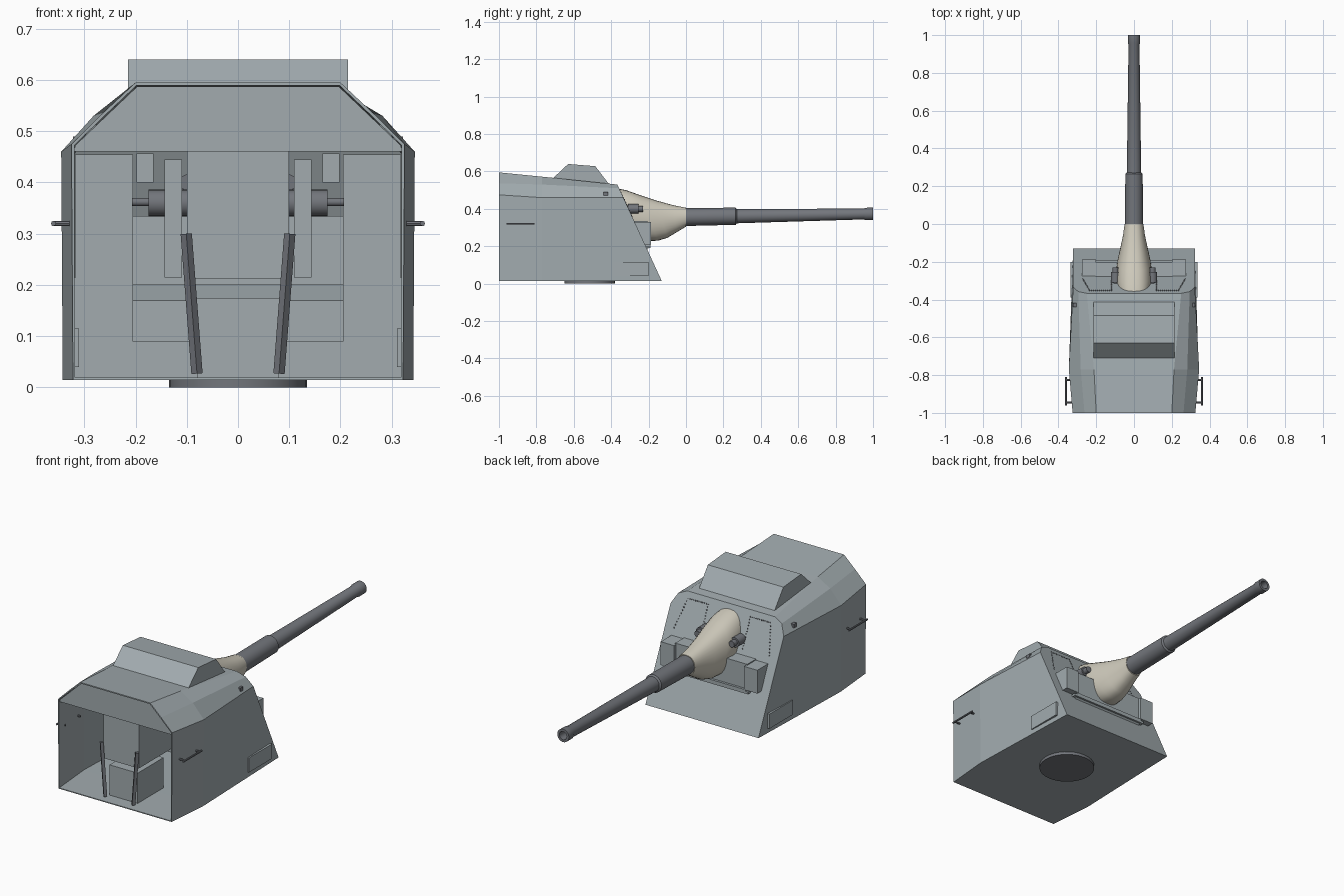
import bpy, bmesh, math
from mathutils import Vector, Matrix

if "Cube" in bpy.data.objects:
    bpy.data.objects.remove(bpy.data.objects["Cube"])


def material(name, rgb):
    m = bpy.data.materials.new(name)
    m.diffuse_color = (*rgb, 1)
    m.use_nodes = True
    m.node_tree.nodes["Principled BSDF"].inputs["Base Color"].default_value = m.diffuse_color
    return m


HULL = material("hull_grey", (0.36, 0.41, 0.43))
DARK = material("gun_grey", (0.17, 0.18, 0.20))
CANVAS = material("canvas", (0.62, 0.59, 0.50))


def finish(name, bm, mat=HULL, smooth=False):
    bmesh.ops.recalc_face_normals(bm, faces=bm.faces)
    me = bpy.data.meshes.new(name)
    bm.to_mesh(me)
    bm.free()
    ob = bpy.data.objects.new(name, me)
    bpy.context.collection.objects.link(ob)
    me.materials.append(mat)
    if smooth:
        bpy.ops.object.select_all(action='DESELECT')
        ob.select_set(True)
        bpy.context.view_layer.objects.active = ob
        bpy.ops.object.shade_smooth_by_angle(angle=math.radians(35))
    return ob


def loft(bm, rings, closed=True):
    vs = [[bm.verts.new(p) for p in r] for r in rings]
    n = len(vs[0])
    for a, b in zip(vs, vs[1:]):
        for i in range(n if closed else n - 1):
            j = (i + 1) % n
            bm.faces.new((a[i], a[j], b[j], b[i]))
    return vs


def box(name, lo, hi, mat=HULL):
    bm = bmesh.new()
    lo, hi = Vector(lo), Vector(hi)
    bmesh.ops.create_cube(bm, size=1, matrix=Matrix.Translation((lo + hi) / 2) @ Matrix.Diagonal((*(hi - lo), 1)))
    return finish(name, bm, mat)


def pair(name, lo, hi, mat=HULL):
    # the same box on both sides of the centre line
    box(name + "_right", lo, hi, mat)
    box(name + "_left", (-hi[0], lo[1], lo[2]), (-lo[0], hi[1], hi[2]), mat)


def rod(name, a, b, r, n=16, mat=DARK):
    a, b = Vector(a), Vector(b)
    d = b - a
    bm = bmesh.new()
    bmesh.ops.create_cone(bm, cap_ends=True, segments=n, radius1=r, radius2=r, depth=d.length,
                          matrix=Matrix.Translation((a + b) / 2) @ d.to_track_quat('Z', 'Y').to_matrix().to_4x4())
    return finish(name, bm, mat, n > 6)


def prism(name, profile, x0, x1, mat=HULL):
    # side profile (y, z) swept across x
    bm = bmesh.new()
    a, b = loft(bm, [[(x, y, z) for y, z in profile] for x in (x0, x1)])
    bm.faces.new(a)
    bm.faces.new(b)
    return finish(name, bm, mat)


def plate_y(z):
    # y of the sloping front plate at height z
    return -0.13 - 0.46 * (z - 0.015)


# turret shell, open at the rear
def section(half, y):
    pts = half + [(-x, z) for x, z in reversed(half)]
    return [(x, plate_y(z) if y is None else y, z) for x, z in pts]


bm = bmesh.new()
rings = loft(bm, [
    section([(0.322, 0.015), (0.325, 0.475), (0.262, 0.537), (0.20, 0.595)], -1.0),
    section([(0.342, 0.015), (0.345, 0.46), (0.282, 0.53), (0.212, 0.572)], -0.77),
    section([(0.322, 0.015), (0.322, 0.46), (0.295, 0.51), (0.25, 0.53)], None)])
bm.faces.new(rings[-1])
shell = finish("turret_shell", bm)
mod = shell.modifiers.new("thickness", 'SOLIDIFY')
mod.thickness = 0.006
mod.offset = -1

# rear header panel over the opening
bm = bmesh.new()
a, b = loft(bm, [[(x, y, z) for x, z in ((-0.32, 0.46), (0.32, 0.46), (0.318, 0.472), (0.197, 0.587),
                                         (-0.197, 0.587), (-0.318, 0.472))] for y in (-0.993, -0.983)])
bm.faces.new(a)
bm.faces.new(b)
finish("rear_header", bm)

# base ring and roof hood
rod("base_ring", (0, -0.515, 0), (0, -0.515, 0.018), 0.135, 32)
prism("roof_hood", [(-0.715, 0.56), (-0.63, 0.64), (-0.485, 0.628), (-0.41, 0.53)], -0.215, 0.215)

# inner bulkhead with the gun opening
pair("bulkhead_side", (0.205, -0.375, 0.018), (0.318, -0.365, 0.455))
box("bulkhead_sill", (-0.205, -0.375, 0.018), (0.205, -0.365, 0.09))
prism("gun_trough", [(-0.365, 0.09), (-0.30, 0.09), (-0.19, 0.20), (-0.19, 0.21), (-0.30, 0.20),
                     (-0.365, 0.17)], -0.205, 0.205)

# embrasure block and boxes on the front plate
box("embrasure_block", (-0.205, -0.32, 0.20), (0.205, -0.205, 0.335))
pair("front_box", (0.2, -0.275, 0.21), (0.275, -0.187, 0.33))
box("embrasure_lip", (-0.22, -0.23, 0.19), (0.22, -0.19, 0.202))

# breech block, cradle plates and trunnions
box("breech_block", (-0.1, -0.95, 0.212), (0.1, -0.68, 0.466))
box("breech_cradle", (-0.085, -0.70, 0.212), (0.085, -0.33, 0.42))
box("breech_pedestal", (-0.08, -0.93, 0.015), (0.08, -0.72, 0.175))
pair("cradle_plate", (0.109, -0.70, 0.215), (0.143, -0.42, 0.445))
pair("inner_case", (0.165, -0.46, 0.40), (0.198, -0.39, 0.457))
for s, side in ((1, "right"), (-1, "left")):
    rod("trunnion_" + side, (s * 0.09, -0.5, 0.36), (s * 0.175, -0.5, 0.36), 0.026)
    rod("trunnion_pin_" + side, (s * 0.17, -0.5, 0.362), (s * 0.207, -0.5, 0.362), 0.008)
    rod("loading_rail_" + side, (s * 0.101, -0.965, 0.30), (s * 0.08, -0.965, 0.027), 0.011, 4)

    # grab handles
    for y in (-0.945, -0.825):
        rod("handle_leg_" + side, (s * 0.32, y, 0.32), (s * 0.362, y, 0.32), 0.005, 8)
    rod("handle_bar_" + side, (s * 0.36, -0.96, 0.32), (s * 0.36, -0.81, 0.32), 0.005, 8)

    # sights beside the gun
    rod("sight_" + side, (s * 0.098, -0.33, 0.40), (s * 0.098, -0.23, 0.40), 0.016)
    rod("sight_hood_" + side, (s * 0.098, -0.31, 0.40), (s * 0.098, -0.255, 0.40), 0.025)

# side access panels and roof lugs
pair("side_panel", (0.31, -0.39, 0.04), (0.335, -0.2, 0.115))
pair("roof_lug", (0.302, -0.44, 0.471), (0.322, -0.418, 0.49), DARK)

# rivet rows on the front plate
bm = bmesh.new()
path = [(0.12, 0.36), (0.12, 0.5), (0.235, 0.5), (0.275, 0.35)]
for s in (-1, 1):
    for (x0, z0), (x1, z1) in zip(path, path[1:]):
        for i in range(11):
            t = i / 11
            x, z = x0 + (x1 - x0) * t, z0 + (z1 - z0) * t
            bmesh.ops.create_cube(bm, size=0.005, matrix=Matrix.Translation((s * x, plate_y(z), z)))
finish("front_rivets", bm, DARK)

# barrel turned about its slightly raised axis, with open bore
N = 32
bm = bmesh.new()
profile = [(-0.4, 0.05), (0.265, 0.046), (0.272, 0.038), (0.95, 0.029), (0.96, 0.033),
           (1.0, 0.033), (1.0, 0.021), (0.85, 0.021), (0.85, 0.0005)]
loft(bm, [[(r * math.cos(t), y, r * math.sin(t)) for t in (2 * math.pi * i / N for i in range(N))]
          for y, r in profile])
barrel = finish("barrel", bm, DARK, True)
barrel.location = (0, 0, 0.356)
barrel.rotation_euler.x = math.radians(1.0)

# canvas blast bag: half width, top (y, z), bottom (y, z) of each ring
bm = bmesh.new()
rings = []
for w, ty, tz, by, bz in [(0.05, 0, 0.406, 0, 0.305), (0.058, -0.07, 0.42, -0.05, 0.275),
                          (0.073, -0.16, 0.445, -0.10, 0.245), (0.088, -0.25, 0.475, -0.15, 0.23),
                          (0.096, -0.32, 0.50, -0.20, 0.228), (0.092, -0.36, 0.508, -0.25, 0.235)]:
    ring = []
    for i in range(N):
        t = 2 * math.pi * i / N
        c, s = math.cos(t), math.sin(t)
        k = 0.5 + 0.5 * s
        ring.append((w * math.copysign(abs(c) ** 0.8, c), by + (ty - by) * k, bz + (tz - bz) * k))
    rings.append(ring)
vs = loft(bm, rings)
bm.faces.new(vs[0])
finish("blast_bag", bm, CANVAS, True)
